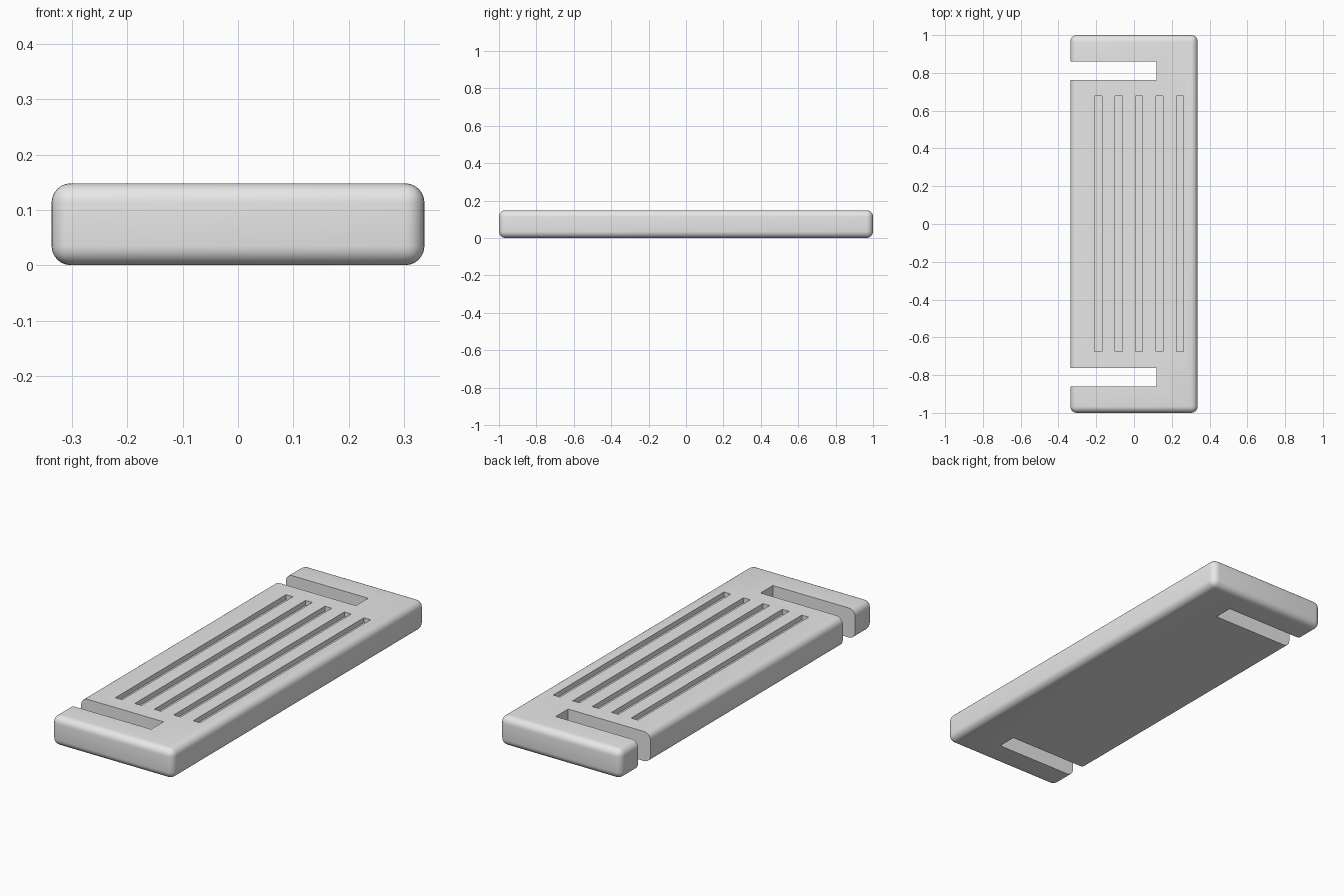
import bpy
import bmesh
from mathutils import Matrix, Vector

old = bpy.data.objects.get("Cube")
if old:
    bpy.data.objects.remove(old, do_unlink=True)

WIDTH, LENGTH, HEIGHT = 0.674, 2.0, 0.148
ROUNDING = 0.035
GROOVE_DEPTH = 0.025

grey = bpy.data.materials.new("plain grey")
grey.use_nodes = True
colour = (0.8, 0.8, 0.8, 1)
grey.diffuse_color = colour
grey.node_tree.nodes["Principled BSDF"].inputs["Base Color"].default_value = colour


def add_box(bm, low, high):
    low, high = Vector(low), Vector(high)
    matrix = Matrix.Translation((low + high) / 2) @ Matrix.Diagonal((*(high - low), 1))
    bmesh.ops.create_cube(bm, size=1, matrix=matrix)


def make_object(name, bm):
    mesh = bpy.data.meshes.new(name)
    bm.to_mesh(mesh)
    bm.free()
    obj = bpy.data.objects.new(name, mesh)
    bpy.context.collection.objects.link(obj)
    mesh.materials.append(grey)
    return obj


# Slab with rounded edges
bm = bmesh.new()
add_box(bm, (-WIDTH / 2, -LENGTH / 2, 0), (WIDTH / 2, LENGTH / 2, HEIGHT))
bmesh.ops.bevel(bm, geom=bm.edges[:], offset=ROUNDING, segments=6,
                profile=0.5, affect='EDGES')
slab = make_object("slotted_slab", bm)

# Cutter: two open strap slots and five shallow grooves
bm = bmesh.new()
for y in (-0.811, 0.812):
    add_box(bm, (-WIDTH, y - 0.049, -HEIGHT), (0.12, y + 0.049, HEIGHT * 2))
for i in range(5):
    x = -0.189 + i * 0.108
    add_box(bm, (x - 0.019, -0.675, HEIGHT - GROOVE_DEPTH),
            (x + 0.019, 0.678, HEIGHT * 2))
cutter = make_object("slot_cutter", bm)

# Cut the slab, then discard the cutter
cut = slab.modifiers.new("slots", 'BOOLEAN')
cut.operation = 'DIFFERENCE'
cut.solver = 'EXACT'
cut.object = cutter
bpy.context.view_layer.objects.active = slab
slab.select_set(True)
bpy.ops.object.modifier_apply(modifier=cut.name)
bpy.data.objects.remove(cutter, do_unlink=True)
bpy.ops.object.shade_smooth_by_angle(angle=0.6)
